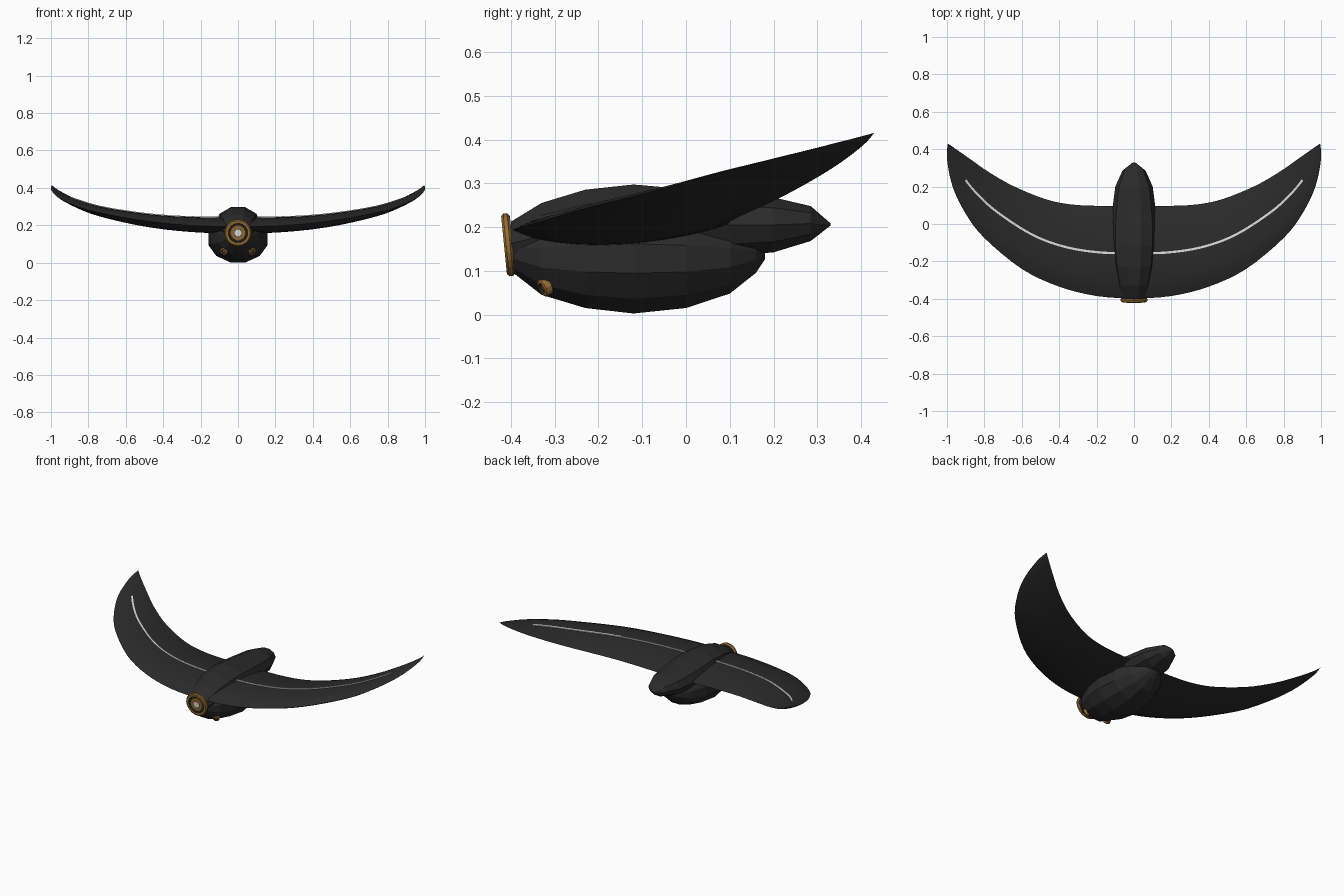
import bpy, bmesh, math
from mathutils import Vector, Matrix

old = bpy.data.objects.get("Cube")
if old:
    bpy.data.objects.remove(old, do_unlink=True)


def material(name, rgb, rough=0.6):
    m = bpy.data.materials.new(name)
    m.use_nodes = True
    m.diffuse_color = (*rgb, 1)
    node = m.node_tree.nodes["Principled BSDF"]
    node.inputs["Base Color"].default_value = (*rgb, 1)
    node.inputs["Roughness"].default_value = rough
    return m


BLACK = material("matte black", (0.024, 0.024, 0.024))
GOLD = material("dark gold", (0.30, 0.155, 0.035))
WHITE = material("light strip", (0.75, 0.75, 0.75))


def loft(name, rings, mats, closed=True, smooth=None, rule=None):
    """Skin a list of equal-length point rings; rule picks the material per span."""
    bm = bmesh.new()
    rows = [[bm.verts.new(p) for p in ring] for ring in rings]
    n = len(rows[0])
    for i, (a, b) in enumerate(zip(rows, rows[1:])):
        for j in range(n if closed else n - 1):
            k = (j + 1) % n
            f = bm.faces.new((a[j], a[k], b[k], b[j]))
            f.material_index = rule[i] if rule else 0
    if closed:
        bm.faces.new(rows[0])
        end = bm.faces.new(rows[-1])
        end.material_index = rule[-1] if rule else 0
    bmesh.ops.remove_doubles(bm, verts=bm.verts, dist=0.0001)
    bmesh.ops.recalc_face_normals(bm, faces=bm.faces)
    me = bpy.data.meshes.new(name)
    bm.to_mesh(me)
    bm.free()
    ob = bpy.data.objects.new(name, me)
    bpy.context.collection.objects.link(ob)
    for m in mats:
        me.materials.append(m)
    if smooth:
        bpy.ops.object.select_all(action="DESELECT")
        ob.select_set(True)
        bpy.context.view_layer.objects.active = ob
        bpy.ops.object.shade_smooth_by_angle(angle=math.radians(smooth))
    return ob


def hull(name, sections, sides, offset):
    """Faceted hull from (y, centre z, half width, half height) sections."""
    angles = [2 * math.pi * (i + offset) / sides for i in range(sides)]
    loft(name, [[(w * math.cos(a), y, c + h * math.sin(a)) for a in angles]
                for y, c, w, h in sections], [BLACK])


# Upper fuselage running back into the tail
hull("upper_fuselage", [
    (-0.40, 0.162, 0.068, 0.053), (-0.33, 0.180, 0.092, 0.079),
    (-0.23, 0.197, 0.112, 0.093), (-0.12, 0.205, 0.122, 0.097),
    (0.00, 0.205, 0.122, 0.086), (0.10, 0.205, 0.113, 0.075),
    (0.20, 0.205, 0.100, 0.066), (0.285, 0.208, 0.062, 0.042),
    (0.33, 0.206, 0.006, 0.003)], 10, 0)

# Rounded belly pod
hull("belly_pod", [
    (-0.40, 0.140, 0.055, 0.042), (-0.33, 0.130, 0.108, 0.088),
    (-0.23, 0.128, 0.147, 0.117), (-0.12, 0.128, 0.164, 0.130),
    (0.00, 0.128, 0.150, 0.117), (0.10, 0.130, 0.110, 0.085),
    (0.16, 0.137, 0.060, 0.043), (0.18, 0.140, 0.030, 0.015)], 12, 0.5)

# Wing stations: leading edge, trailing edge, thickness
STATIONS = [
    ((0.00, -0.400, 0.193), (0.00, 0.100, 0.205), 0.085),
    ((0.20, -0.385, 0.197), (0.18, 0.097, 0.208), 0.082),
    ((0.40, -0.335, 0.212), (0.34, 0.105, 0.215), 0.075),
    ((0.60, -0.240, 0.240), (0.48, 0.135, 0.230), 0.066),
    ((0.80, -0.075, 0.282), (0.65, 0.205, 0.262), 0.052),
    ((0.90, 0.055, 0.318), (0.78, 0.280, 0.302), 0.040),
    ((0.97, 0.200, 0.355), (0.88, 0.350, 0.345), 0.025),
    ((1.00, 0.350, 0.393), (0.96, 0.406, 0.388), 0.012),
    ((0.995, 0.430, 0.415), (0.995, 0.430, 0.415), 0.0)]


def blend(a, b, c, d, t):
    return 0.5 * (2 * b + (c - a) * t + (2 * a - 5 * b + 4 * c - d) * t * t
                  + (3 * b - a - 3 * c + d) * t ** 3)


def station(s):
    """Smoothly interpolated leading edge, trailing edge and thickness."""
    last = len(STATIONS) - 1
    i = min(int(s), last - 1)
    quad = [STATIONS[min(max(k, 0), last)] for k in range(i - 1, i + 3)]
    le, te = (blend(*[Vector(q[e]) for q in quad], s - i) for e in (0, 1))
    return le, te, max(0, blend(*[q[2] for q in quad], s - i))


def wing_point(s, u, side):
    """Point at chord fraction u on the top (side 1) or underside (-1)."""
    le, te, thick = station(s)
    p = le.lerp(te, u)
    p.z += side * thick * 0.5 * math.sin(math.pi * u ** 0.85) ** 0.8
    return p


def mirrored(p, sx):
    return (p.x * sx, p.y, p.z)


CHORD = [i / 10 for i in range(11)]
for label, sx in (("left", 1), ("right", -1)):
    # Crescent wing
    rings = []
    for i in range(33):
        s = i / 4
        ring = [wing_point(s, u, 1) for u in CHORD]
        ring += [wing_point(s, u, -1) for u in CHORD[-2:0:-1]]
        rings.append([mirrored(p, sx) for p in ring])
    rings[-1] = [mirrored(station(8)[0] + Vector((0, 0, 0.0002 * math.sin(k))), sx)
                 for k in range(len(ring))]
    loft(label + "_wing", rings, [BLACK], smooth=30)

    # Thin light strip along the middle of the wing
    strip = []
    for i in range(41):
        s = 0.5 + i / 40 * 5.15
        le, te, _ = station(s)
        half = 0.006 / (te - le).length
        mid = wing_point(s, 0.485, 1)
        across = (te - le) * half
        lift = Vector((0, 0, 0.004))
        corners = (mid - across + lift, mid + across + lift,
                   mid + across - lift, mid - across - lift)
        strip.append([mirrored(p, sx) for p in corners])
    loft(label + "_wing_strip", strip, [WHITE])


def lens(name, centre, normal, profile, mats, rule, sides):
    """Turned lens from (radius, forward offset) profile points."""
    rot = Vector(normal).to_track_quat("Z", "Y").to_matrix().to_4x4()
    mat = Matrix.Translation(centre) @ rot
    angles = [2 * math.pi * i / sides for i in range(sides)]
    loft(name, [[mat @ Vector((r * math.cos(a), r * math.sin(a), h)) for a in angles]
                for r, h in profile], mats, rule=rule)


# Nose camera: stepped gold bezels around a light centre
lens("nose_camera", (0, -0.402, 0.160), (0, -1, -0.10),
     [(0.064, -0.006), (0.072, 0.0), (0.072, 0.009), (0.066, 0.014), (0.052, 0.014),
      (0.050, 0.006), (0.042, 0.006), (0.040, 0.010), (0.022, 0.010), (0.019, 0.011)],
     [BLACK, GOLD, WHITE], [1, 1, 1, 1, 0, 0, 1, 1, 0, 2], 24)

# Small sensors under the nose
for label, sx in (("left", 1), ("right", -1)):
    lens(label + "_sensor", (0.075 * sx, -0.325, 0.062), (0.35 * sx, -0.85, -0.40),
         [(0.021, -0.012), (0.021, 0.004), (0.018, 0.006), (0.012, 0.006),
          (0.010, 0.002), (0.006, 0.002)],
         [BLACK, GOLD], [1, 1, 1, 0, 0, 1], 12)
